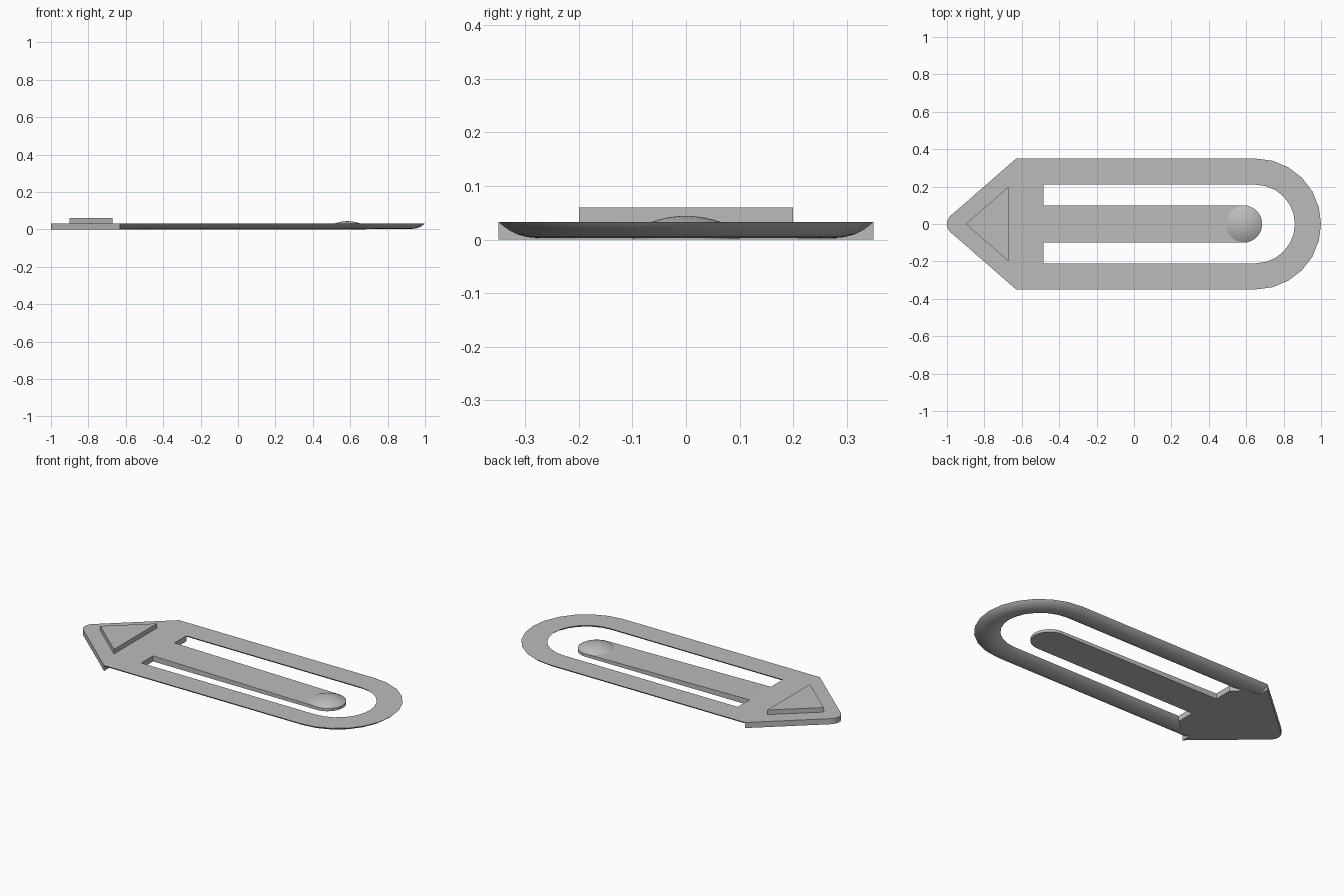
import bpy, bmesh
from math import sin, cos, pi, radians, sqrt

cube = bpy.data.objects.get("Cube")
if cube:
    bpy.data.objects.remove(cube)

grey = bpy.data.materials.new("plain_grey")
grey.use_nodes = True
COLOUR = (0.5, 0.5, 0.5, 1)
grey.diffuse_color = COLOUR
grey.node_tree.nodes["Principled BSDF"].inputs["Base Color"].default_value = COLOUR

TOP = 0.033        # upper face of the clip
STEP = 0.63        # x distance of the head shoulders
SLOT = -0.485      # x where the slots begin


def finish(name, bm, smooth=False):
    bmesh.ops.recalc_face_normals(bm, faces=bm.faces)
    mesh = bpy.data.meshes.new(name)
    bm.to_mesh(mesh)
    bm.free()
    mesh.materials.append(grey)
    obj = bpy.data.objects.new(name, mesh)
    bpy.context.collection.objects.link(obj)
    if smooth:
        bpy.ops.object.select_all(action='DESELECT')
        obj.select_set(True)
        bpy.context.view_layer.objects.active = obj
        bpy.ops.object.shade_smooth_by_angle(angle=radians(30))
    return obj


def prism(name, outline, bottom, top, smooth=False):
    """Solid over an outline; top is a height function of x."""
    bm = bmesh.new()
    low = [bm.verts.new((x, y, bottom)) for x, y in outline]
    high = [bm.verts.new((x, y, top(x))) for x, y in outline]
    bm.faces.new(low)
    bm.faces.new(high)
    n = len(outline)
    for i in range(n):
        j = (i + 1) % n
        bm.faces.new((low[i], low[j], high[j], high[i]))
    return finish(name, bm, smooth)


# Arrow head with a rounded tip and a neck reaching the slots
tip = []
for i in range(9):
    a = radians(131 + 98 * i / 8)
    tip.append((-0.94 + 0.06 * cos(a), 0.06 * sin(a)))
head = [(SLOT, -0.21), (SLOT, 0.21), (-0.56, 0.28), (-STEP, 0.28), (-STEP, 0.35)]
head += tip + [(-STEP, -0.35), (-STEP, -0.28), (-0.56, -0.28)]
prism("arrow_head", head, 0, lambda x: TOP)

# Raised triangle on the head
prism("raised_triangle", [(-0.9, 0), (-0.67, -0.2), (-0.67, 0.2)], TOP - 0.005, lambda x: 0.06)

# Outer loop: flat-topped, round-bottomed section swept along a U
path = [(-STEP, 0, -1)]                       # x, normal x, normal y
path += [(0.65, sin(pi * i / 12), -cos(pi * i / 12)) for i in range(13)]
path += [(-STEP, 0, 1)]
half, depth = 0.07, 0.03
radius = (half ** 2 + depth ** 2) / (2 * depth)
section = []
for i in range(13):
    d = half * cos(pi * i / 12)
    section.append((0.28 + d, TOP - depth + radius - sqrt(radius ** 2 - d ** 2)))
bm = bmesh.new()
rings = [[bm.verts.new((x + nx * r, ny * r, z)) for r, z in section] for x, nx, ny in path]
for a, b in zip(rings, rings[1:]):
    for i in range(len(section)):
        j = (i + 1) % len(section)
        bm.faces.new((a[i], a[j], b[j], b[i]))
bm.faces.new(rings[0])
bm.faces.new(rings[-1])
finish("outer_loop", bm, True)

# Tongue, thinning from the head to its round end
END, WIDTH, RIM = 0.585, 0.1, 0.016
tongue = [(SLOT, -WIDTH)]
tongue += [(END + WIDTH * sin(pi * i / 16), -WIDTH * cos(pi * i / 16)) for i in range(17)]
tongue += [(SLOT, WIDTH)]
prism("tongue", tongue, 0,
      lambda x: TOP + (RIM - TOP) * (x - SLOT) / (END + WIDTH - SLOT), True)

# Shallow dome on the tongue end
bm = bmesh.new()
bmesh.ops.create_circle(bm, cap_ends=True, segments=32, radius=WIDTH)
rise = 0.044 - RIM
ball = (WIDTH ** 2 + rise ** 2) / (2 * rise)
rings = []
for k in range(8):
    r = WIDTH * (1 - k / 8)
    z = 0.044 - ball + sqrt(ball ** 2 - r ** 2)
    rings.append([bm.verts.new((r * cos(pi * i / 16), r * sin(pi * i / 16), z)) for i in range(32)])
peak = bm.verts.new((0, 0, 0.044))
for a, b in zip(rings, rings[1:]):
    for i in range(32):
        j = (i + 1) % 32
        bm.faces.new((a[i], a[j], b[j], b[i]))
for i in range(32):
    bm.faces.new((rings[-1][i], rings[-1][(i + 1) % 32], peak))
base = [v for v in bm.verts if abs(v.co.z) < 0.001]
bmesh.ops.delete(bm, geom=base, context='VERTS')
bm.faces.new(rings[0])
bmesh.ops.translate(bm, verts=bm.verts, vec=(END, 0, 0))
finish("tongue_dome", bm, True)
